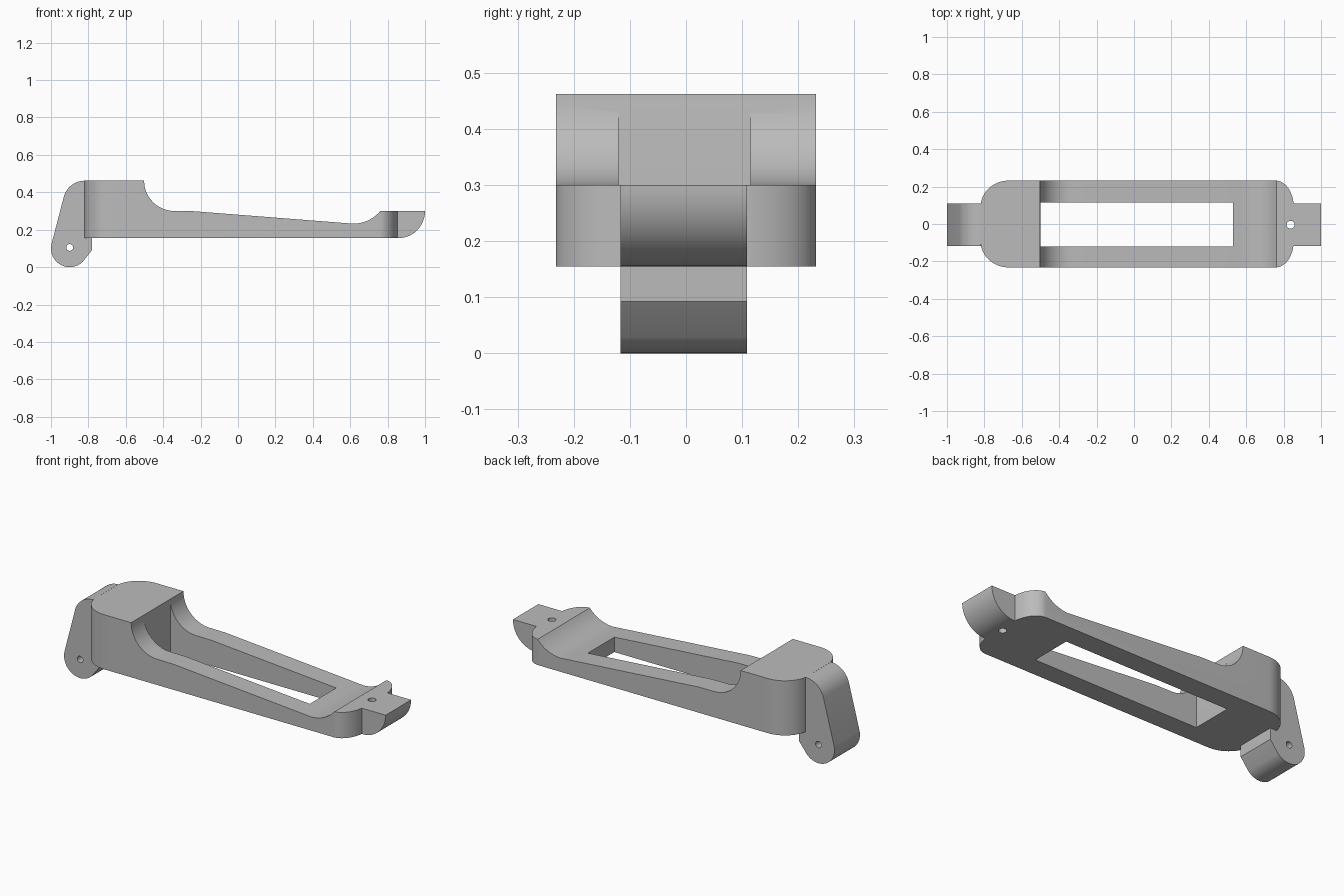
import bpy, bmesh
from math import cos, sin, radians

if "Cube" in bpy.data.objects:
    bpy.data.objects.remove(bpy.data.objects["Cube"], do_unlink=True)

grey = bpy.data.materials.new("plain grey")
grey.use_nodes = True
GREY = (0.5, 0.5, 0.5, 1)
grey.diffuse_color = GREY
grey.node_tree.nodes["Principled BSDF"].inputs["Base Color"].default_value = GREY


def arc(cx, cy, rx, ry, start, end, n=14):
    """Points along an elliptical arc, angles in degrees."""
    angles = [radians(start + (end - start) * i / n) for i in range(n + 1)]
    return [(cx + rx * cos(a), cy + ry * sin(a)) for a in angles]


def extrude(name, points, low, high, axis):
    """Extrude an outline along y (outline in x, z) or along z (outline in x, y)."""
    bm = bmesh.new()
    place = (lambda p: (p[0], low, p[1])) if axis == "y" else (lambda p: (p[0], p[1], low))
    face = bm.faces.new([bm.verts.new(place(p)) for p in points])
    top = bmesh.ops.extrude_face_region(bm, geom=[face])["geom"]
    step = (0, high - low, 0) if axis == "y" else (0, 0, high - low)
    bmesh.ops.translate(bm, verts=[v for v in top if isinstance(v, bmesh.types.BMVert)], vec=step)
    bmesh.ops.recalc_face_normals(bm, faces=bm.faces)
    mesh = bpy.data.meshes.new(name)
    bm.to_mesh(mesh)
    bm.free()
    mesh.materials.append(grey)
    obj = bpy.data.objects.new(name, mesh)
    bpy.context.collection.objects.link(obj)
    return obj


def cut(obj, cutter, operation="DIFFERENCE"):
    """Apply an exact boolean with a hidden helper."""
    cutter.hide_render = True
    cutter.hide_viewport = False
    mod = obj.modifiers.new("cut", "BOOLEAN")
    mod.operation, mod.object, mod.solver = operation, cutter, "EXACT"
    bpy.context.view_layer.update()
    result = bpy.data.meshes.new_from_object(obj.evaluated_get(bpy.context.evaluated_depsgraph_get()))
    obj.modifiers.clear()
    obj.data = result


BASE, DECK, TOP = 0.155, 0.30, 0.462
HALF = 0.232                      # body half width
NECK = (-0.117, 0.109)            # lug and tongue, along y
BACK, TIP = -0.82, 0.853          # ends of the body

# Body: side profile trimmed by the rounded plan outline
side = [(BACK - 0.05, BASE), (BACK - 0.05, TOP), (-0.502, TOP)]
side += arc(-0.34, TOP, 0.162, TOP - DECK, 180, 270)
side += [(-0.24, 0.299), (0.58, 0.235)]
side += arc(0.615, 0.42, 0.19, 0.188, 270, 320, 10)
side += [(0.77, DECK), (TIP + 0.05, DECK), (TIP + 0.05, BASE)]
body = extrude("body", side, -0.3, 0.3, "y")

edge = arc(-0.67, 0.09, 0.151, HALF - 0.09, 172, 90)
edge += arc(0.757, 0.09, 0.097, HALF - 0.09, 90, 8)
plan = edge + [(x, -y) for x, y in reversed(edge)]
outline = extrude("outline_helper", plan, 0, 1, "z")
cut(body, outline, "INTERSECT")

# Long open slot between the two rails
slot = extrude("slot_helper", [(-0.499, -0.12), (0.53, -0.12), (0.53, 0.115), (-0.499, 0.115)], 0, 1, "z")
cut(body, slot)

# Tongue at the right end, rounded underneath
tongue_side = [(TIP, DECK), (TIP, BASE)] + arc(TIP + 0.005, DECK, 0.142, DECK - BASE, 270, 360)
tongue = extrude("tongue", tongue_side, *NECK, "y")

# Hinge lug hanging from the back end
lug_side = arc(BACK, 0.347, 0.115, TOP - 0.347, 90, 165)
lug_side += arc(-0.90, 0.10, 0.10, 0.10, 168, 315, 24)
lug_side += [(-0.78, 0.092), (-0.78, BASE), (BACK, BASE)]
lug = extrude("hinge_lug", lug_side, *NECK, "y")

# Pin hole through the lug, screw hole through the tongue root
pin = extrude("pin_helper", arc(-0.90, 0.105, 0.018, 0.018, 0, 345, 23), -0.5, 0.5, "y")
screw = extrude("screw_helper", arc(0.837, -0.004, 0.021, 0.021, 0, 345, 23), 0, 1, "z")
cut(lug, pin)
cut(body, screw)
cut(tongue, screw)

for helper in (outline, slot, pin, screw):
    bpy.data.objects.remove(helper, do_unlink=True)

# Smooth the curved walls, keep the corners crisp
bpy.ops.object.select_all(action="DESELECT")
for part in (body, tongue, lug):
    part.select_set(True)
bpy.context.view_layer.objects.active = body
bpy.ops.object.shade_smooth_by_angle(angle=radians(25))
